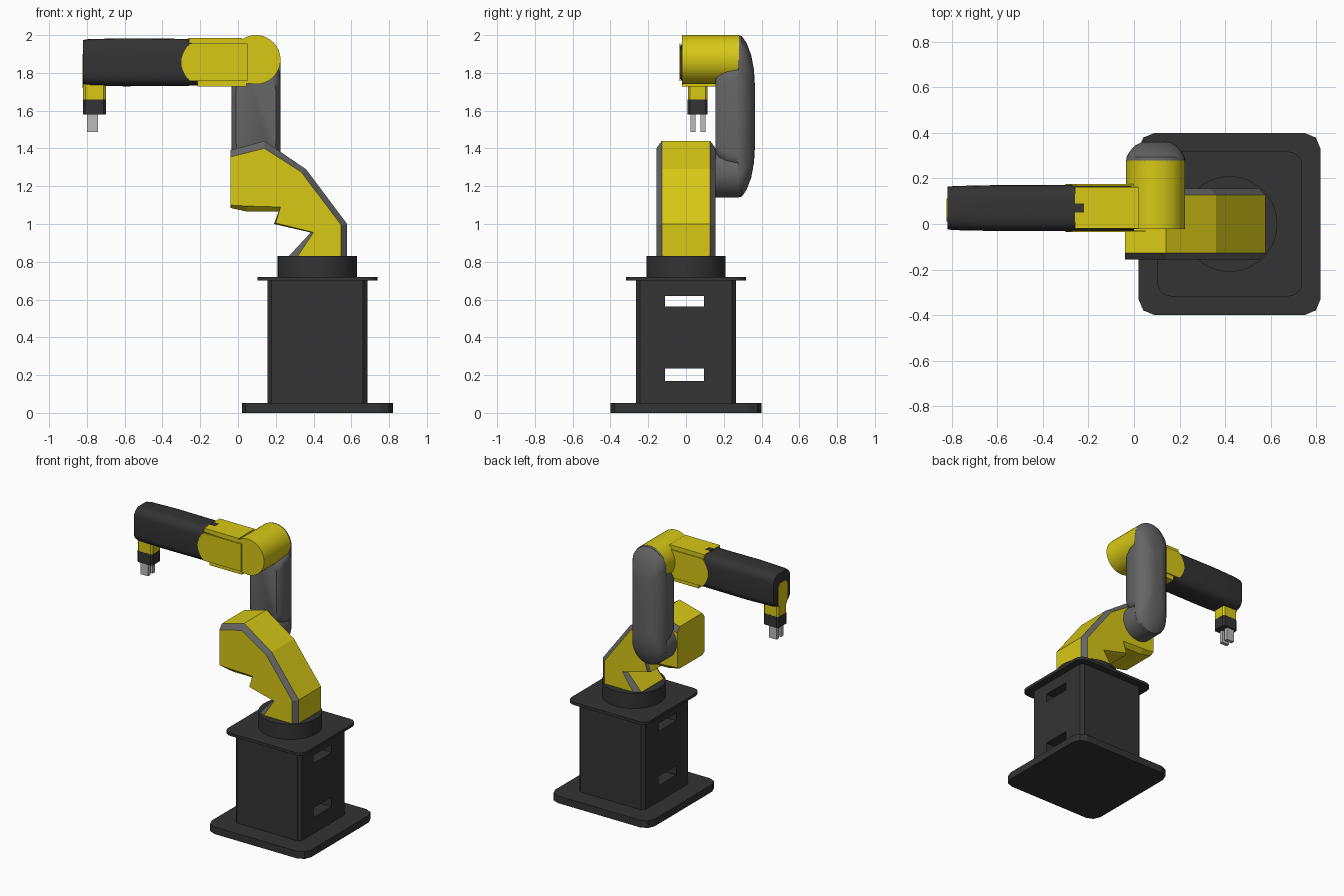
import bpy, bmesh, math

old = bpy.data.objects.get("Cube")
if old:
    bpy.data.objects.remove(old, do_unlink=True)


def material(name, rgb):
    m = bpy.data.materials.new(name)
    m.use_nodes = True
    m.diffuse_color = (*rgb, 1)
    m.node_tree.nodes["Principled BSDF"].inputs["Base Color"].default_value = (*rgb, 1)
    return m


YELLOW = material("yellow paint", (0.68, 0.58, 0.008))
DARK = material("dark casing", (0.033, 0.033, 0.033))
GREY = material("grey casing", (0.13, 0.13, 0.13))
STEEL = material("light steel", (0.5, 0.5, 0.5))

AXES = {
    "X": lambda p, u, v: (p, u, v),
    "Y": lambda p, u, v: (u, p, v),
    "Z": lambda p, u, v: (u, v, p),
}


def rounded(cu, cv, hu, hv, r, seg=1):
    """Rounded rectangle outline with corner radius r."""
    pts = []
    for k, (su, sv) in enumerate([(1, 1), (-1, 1), (-1, -1), (1, -1)]):
        for i in range(seg + 1):
            a = math.pi / 2 * (k + i / seg)
            pts.append((cu + su * (hu - r) + r * math.cos(a),
                        cv + sv * (hv - r) + r * math.sin(a)))
    return pts


def circle(cu, cv, r, n=40):
    return [(cu + r * math.cos(2 * math.pi * i / n),
             cv + r * math.sin(2 * math.pi * i / n)) for i in range(n)]


def loft(name, axis, rings, mats, smooth=0):
    """Skin a list of (position, outline) rings along an axis and cap the ends."""
    bm = bmesh.new()
    loops = [[bm.verts.new(AXES[axis](p, u, v)) for u, v in pts] for p, pts in rings]
    n = len(loops[0])
    for a, b in zip(loops, loops[1:]):
        for i in range(n):
            j = (i + 1) % n
            bm.faces.new((a[i], a[j], b[j], b[i]))
    bm.faces.new(loops[0])
    bm.faces.new(loops[-1])
    bmesh.ops.remove_doubles(bm, verts=bm.verts, dist=1e-5)
    bmesh.ops.recalc_face_normals(bm, faces=bm.faces)
    mesh = bpy.data.meshes.new(name)
    bm.to_mesh(mesh)
    bm.free()
    obj = bpy.data.objects.new(name, mesh)
    bpy.context.collection.objects.link(obj)
    for m in mats:
        mesh.materials.append(m)
    bpy.ops.object.select_all(action="DESELECT")
    obj.select_set(True)
    bpy.context.view_layer.objects.active = obj
    if smooth:
        bpy.ops.object.shade_smooth_by_angle(angle=math.radians(smooth))
    return obj


def prism(name, axis, lo, hi, outline, mat, smooth=0):
    return loft(name, axis, [(lo, outline), (hi, outline)], [mat], smooth)


def box(name, x, y, z, mat):
    outline = [(x[0], y[0]), (x[1], y[0]), (x[1], y[1]), (x[0], y[1])]
    return prism(name, "Z", z[0], z[1], outline, mat)


# Pedestal: floor plate, slotted column, top plate and turntable
BX = 0.42
prism("floor_plate", "Z", 0, 0.052, rounded(BX, 0, 0.4, 0.4, 0.07, 2), DARK)
column = prism("pedestal_column", "Z", 0.05, 0.705, rounded(BX, 0, 0.265, 0.265, 0.022), DARK)
for z in ((0.168, 0.236), (0.562, 0.62)):
    cutter = box("slot_cutter", (0, 0.9), (-0.11, 0.095), z, DARK)
    cutter.hide_render = True
    cut = column.modifiers.new("slot", "BOOLEAN")
    cut.operation, cut.object, cut.solver = "DIFFERENCE", cutter, "EXACT"
    bpy.context.view_layer.objects.active = column
    bpy.ops.object.modifier_apply(modifier="slot")
    bpy.data.objects.remove(cutter, do_unlink=True)
prism("top_plate", "Z", 0.7, 0.72, rounded(BX, 0, 0.318, 0.318, 0.06, 5), DARK)
prism("turntable", "Z", 0.72, 0.83, circle(BX, 0, 0.21, 48), DARK, 30)

# Shoulder: bent block whose upper edges have grey chamfers
full = [(0.578, 0.82), (0.578, 1.0), (0.36, 1.29), (0.14, 1.44), (-0.04, 1.39),
        (-0.04, 1.085), (0.05, 1.065), (0.215, 1.065), (0.19, 1.0), (0.385, 0.955), (0.26, 0.82)]
side = [(0.546, 0.82), (0.546, 0.995), (0.335, 1.275), (0.14, 1.4), (-0.04, 1.355),
        (-0.04, 1.1), (0.05, 1.095), (0.225, 1.09), (0.2, 1.005), (0.4, 0.955), (0.31, 0.82)]
shoulder = loft("shoulder", "Y", [(-0.157, side), (-0.128, full), (0.128, full), (0.157, side)],
                [YELLOW, GREY])
for f in shoulder.data.polygons:
    if 0.1 < abs(f.normal.y) < 0.97 and f.normal.z > -0.05 and f.center.x > -0.035:
        f.material_index = 1

# Lower link: domed grey cover, boss and inner web
EX, LOW, HIGH = 0.095, 1.27, 1.87
MID = (LOW + HIGH) / 2
dome = [(0.155, 0.105, 0.21), (0.175, 0.122, 0.235), (0.215, 0.13, 0.26), (0.275, 0.13, 0.28)]
loft("link_web", "Y", [(y, rounded(EX, MID, hx, hz, 0.07, 6)) for y, hx, hz in dome], [GREY], 35)
dome = [(0.275, 0.13, 0.43), (0.295, 0.128, 0.425), (0.32, 0.113, 0.39), (0.345, 0.09, 0.325),
        (0.36, 0.06, 0.245), (0.365, 0.03, 0.16)]
loft("link_cover", "Y", [(y, rounded(EX, MID, r, h, r * 0.999, 8)) for y, r, h in dome],
     [GREY], 35)
prism("link_boss", "Y", 0.15, 0.28, circle(EX, LOW, 0.13), GREY, 30)

# Elbow drum
prism("elbow_drum", "Y", -0.022, 0.28, circle(EX, HIGH, 0.13), YELLOW, 30)

# Forearm: dark rounded tube with yellow sleeve plates
AY, AZ = 0.07, 1.856
tube = [(-0.82, 0.094, 0.118), (-0.79, 0.097, 0.123), (-0.6, 0.101, 0.127),
        (-0.25, 0.102, 0.124), (0.0, 0.098, 0.122)]
loft("forearm_tube", "X", [(x, rounded(AY, AZ, hy, hz, 0.058, 5)) for x, hy, hz in tube],
     [DARK], 35)
cap = [(-0.3 + 0.045 * (v / 0.1) ** 2, AZ + v) for v in [0.1 - 0.02 * i for i in range(11)]]
cap += [(0.05, AZ - 0.1), (0.05, AZ + 0.1)]
for name, y in (("front", AY - 0.105), ("back", AY + 0.098)):
    prism("sleeve_" + name + "_plate", "Y", y, y + 0.007, cap, YELLOW)
box("sleeve_top_plate", (-0.26, 0.02), (-0.02, 0.162), (1.95, 1.984), YELLOW)
box("sleeve_bottom_plate", (-0.215, 0.045), (-0.02, 0.162), (1.727, 1.76), YELLOW)
box("sleeve_top_notch", (-0.262, -0.22), (0.05, 0.09), (1.98, 1.986), DARK)
box("sleeve_core", (-0.02, 0.06), (-0.02, 0.162), (1.745, 1.95), YELLOW)

# Wrist and gripper
WX, WY = -0.76, 0.062
prism("wrist_end_panel", "X", -0.823, -0.816, rounded(WY, 1.81, 0.05, 0.09, 0.03, 4), YELLOW)
prism("wrist", "Z", 1.655, 1.76, rounded(WX, WY, 0.06, 0.052, 0.012), YELLOW)
prism("gripper_body", "Z", 1.58, 1.66, rounded(WX, WY, 0.061, 0.053, 0.012), DARK)
for i, y in enumerate((0.025, 0.076)):
    box("gripper_finger_%d" % (i + 1), (-0.8, -0.74), (y, y + 0.026), (1.488, 1.59), STEEL)
